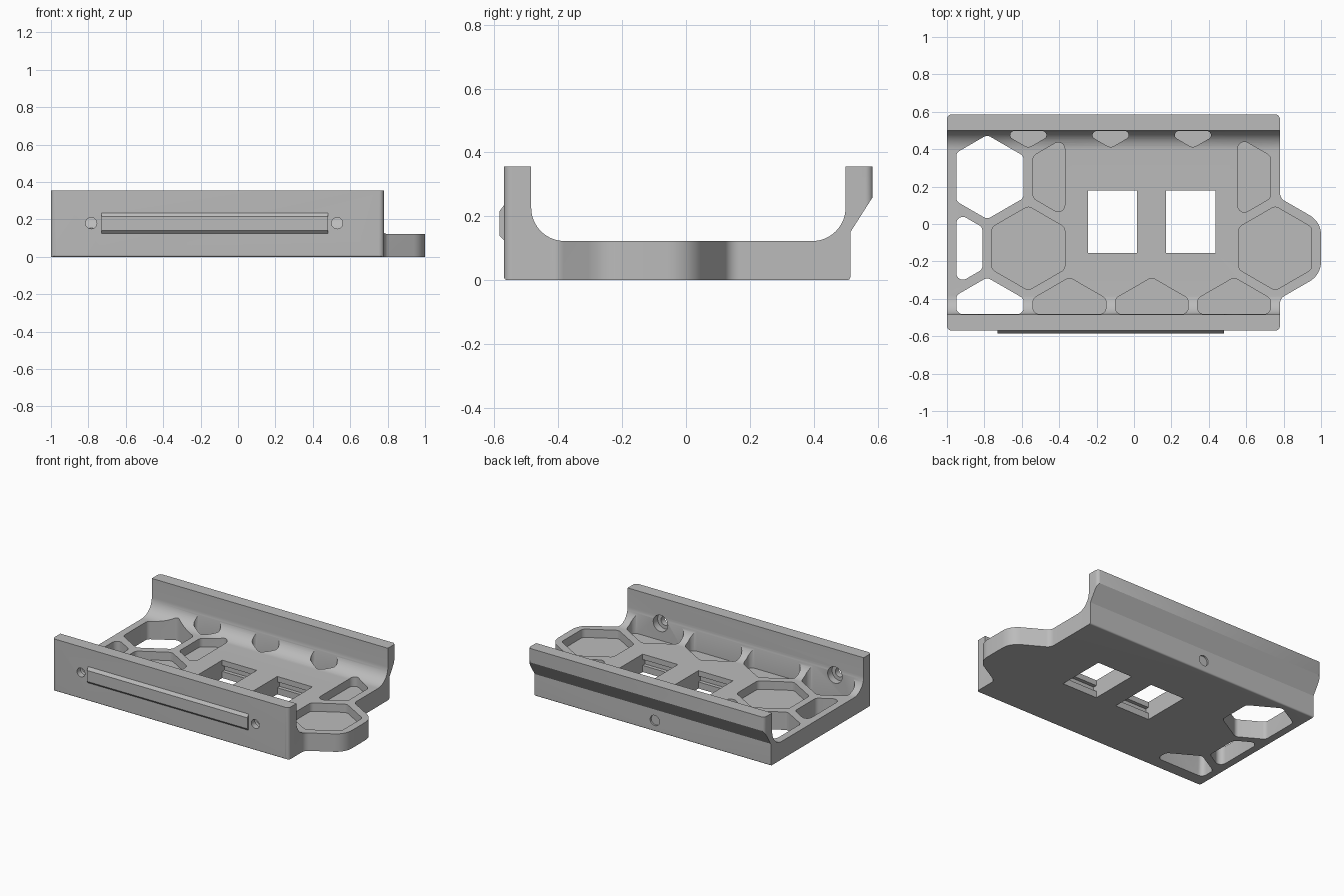
import bpy
import bmesh
import math
from mathutils import Vector

cube = bpy.data.objects.get("Cube")
if cube:
    bpy.data.objects.remove(cube, do_unlink=True)

grey = bpy.data.materials.new("plain grey")
grey.use_nodes = True
colour = (0.5, 0.5, 0.5, 1)
grey.diffuse_color = colour
grey.node_tree.nodes["Principled BSDF"].inputs["Base Color"].default_value = colour


def rounded(corners, default=0.0, steps=8):
    """Polygon with each corner (u, v, radius) replaced by an arc."""
    out = []
    n = len(corners)
    for i, c in enumerate(corners):
        p = Vector(c[:2])
        r = c[2] if len(c) > 2 else default
        d0 = Vector(corners[i - 1][:2]) - p
        d1 = Vector(corners[(i + 1) % n][:2]) - p
        half = d0.angle(d1) / 2
        if r <= 0 or half > 1.56:
            out.append(p)
            continue
        cut = min(r / math.tan(half), d0.length * 0.45, d1.length * 0.45)
        r = cut * math.tan(half)
        d0.normalize()
        d1.normalize()
        mid = (d0 + d1).normalized()
        centre = p + mid * (r / math.sin(half))
        a = p + d0 * cut - centre
        sweep = a.angle_signed(p + d1 * cut - centre)
        for k in range(steps + 1):
            t = -sweep * k / steps
            out.append(centre + Vector((a.x * math.cos(t) - a.y * math.sin(t),
                                        a.x * math.sin(t) + a.y * math.cos(t))))
    return out


def prism(name, pts, axis, lo, hi):
    """Extrude a 2D outline along the given axis."""
    place = {"x": lambda u, v, w: (w, u, v),
             "y": lambda u, v, w: (u, w, v),
             "z": lambda u, v, w: (u, v, w)}[axis]
    bm = bmesh.new()
    low = [bm.verts.new(place(p[0], p[1], lo)) for p in pts]
    high = [bm.verts.new(place(p[0], p[1], hi)) for p in pts]
    bm.faces.new(low)
    bm.faces.new(high)
    for i in range(len(pts)):
        bm.faces.new((low[i - 1], low[i], high[i], high[i - 1]))
    bmesh.ops.recalc_face_normals(bm, faces=bm.faces)
    mesh = bpy.data.meshes.new(name)
    bm.to_mesh(mesh)
    bm.free()
    mesh.materials.append(grey)
    ob = bpy.data.objects.new(name, mesh)
    bpy.context.collection.objects.link(ob)
    return ob


def boolean(ob, tool, operation="DIFFERENCE"):
    mod = ob.modifiers.new("cut", "BOOLEAN")
    mod.operation = operation
    mod.solver = "EXACT"
    mod.object = tool
    deps = bpy.context.evaluated_depsgraph_get()
    mesh = bpy.data.meshes.new_from_object(ob.evaluated_get(deps))
    ob.modifiers.clear()
    ob.data = mesh
    bpy.data.objects.remove(tool, do_unlink=True)


def clip(poly, axis, limit, sign):
    """Keep the part of a polygon where sign * coordinate >= sign * limit."""
    out = []
    for i, q in enumerate(poly):
        p = poly[i - 1]
        a, b = sign * (p[axis] - limit), sign * (q[axis] - limit)
        if a * b < 0:
            out.append(p.lerp(q, a / (a - b)))
        if b >= 0:
            out.append(q)
    return out


def hexagon(cx, cy, flat):
    r = flat / math.cos(math.pi / 6)
    return [Vector((cx + r * math.cos(math.radians(60 * k + 30)),
                    cy + r * math.sin(math.radians(60 * k + 30)))) for k in range(6)]


def circle(u, v, r, n=32):
    return [(u + r * math.cos(math.tau * k / n), v + r * math.sin(math.tau * k / n))
            for k in range(n)]


def box(a, b, c, d):
    return [(a, c), (b, c), (b, d), (a, d)]


# Cradle cross-section, carried along the whole length
FRONT, BACK, PITCH, ROW = -0.485, 0.5, 0.44, -0.13
section = rounded([
    (-0.57, 0, 0.01), (0.515, 0, 0.01), (0.515, 0.15), (0.585, 0.26), (0.585, 0.355),
    (BACK, 0.355), (BACK, 0.122, 0.19), (FRONT, 0.122, 0.19), (FRONT, 0.355),
    (-0.57, 0.355)], steps=16)
cradle = prism("cradle", section, "x", -1.1, 1.1)

# Plan outline with the hexagonal end tab
tab = hexagon(0.755, ROW, 0.245)
slope = math.tan(math.pi / 6)
join = tab[0].y + (1.0 - 0.78) * slope
plan = rounded([
    (-1, -0.57, 0.025), (0.78, -0.57, 0.025), (0.78, 2 * ROW - join, 0.05),
    (tab[5].x, tab[5].y, 0.12), (tab[0].x, tab[0].y, 0.12), (0.78, join, 0.05),
    (0.78, 0.586, 0.025), (-1, 0.586, 0.025)])
boolean(cradle, prism("outline", plan, "z", -0.1, 0.6), "INTERSECT")

# Honeycomb pockets: column step, row step, open through, x limits
LEFT, MID_LEFT, MID_RIGHT = -0.95, -0.37, 0.555
cells = [
    (0, 0, False, -0.9, 0.9), (3, 0, False, 0, 1), (-1, 0, True, LEFT, 0),
    (-0.5, 1, True, LEFT, 0), (0.5, 1, False, -0.9, MID_LEFT),
    (2.5, 1, False, MID_RIGHT, 0.9), (-0.5, -1, True, LEFT, 0)]
cells += [(k + 0.5, -1, False, -0.9, 0.9) for k in range(3)]
cells += [(k, 2, False, -0.9, 0.9) for k in range(3)]
for col, row, through, x0, x1 in cells:
    poly = hexagon(-0.565 + col * PITCH, ROW + row * 0.381, 0.195)
    for axis, limit, sign in ((0, x0, 1), (0, x1, -1),
                              (1, FRONT + 0.003, 1), (1, BACK - 0.003, -1)):
        poly = clip(poly, axis, limit, sign)
    floor = -0.1 if through else 0.065
    boolean(cradle, prism("pocket", rounded(poly, 0.035), "z", floor, 0.6))

# Square openings, with a groove in both end walls
for x0, x1 in ((-0.245, 0.015), (0.17, 0.435)):
    boolean(cradle, prism("opening", box(x0, x1, -0.155, 0.18), "z", -0.1, 0.6))
    boolean(cradle, prism("groove", box(x0, x1, -0.18, 0.205), "z", 0.045, 0.085))

# Counterbored screw holes in the front wall
for x in (-0.785, 0.53):
    boolean(cradle, prism("screw_hole", circle(x, 0.18, 0.03), "y", -0.7, -0.4))
    boolean(cradle, prism("counterbore", circle(x, 0.18, 0.055), "y", -0.53, -0.4))

# Round socket in the back wall
boolean(cradle, prism("socket", circle(-0.125, 0.075, 0.035), "y", 0.503, 0.7))

# Raised chamfered rib on the front
rib = prism("front_rib", [(-0.565, 0.124), (-0.57, 0.124), (-0.585, 0.14),
                          (-0.585, 0.215), (-0.57, 0.235), (-0.565, 0.235)],
            "x", -0.73, 0.48)

# Smooth the arcs, keep the edges crisp
for ob in (cradle, rib):
    bpy.ops.object.select_all(action="DESELECT")
    ob.select_set(True)
    bpy.context.view_layer.objects.active = ob
    bpy.ops.object.shade_smooth_by_angle(angle=math.radians(30))
